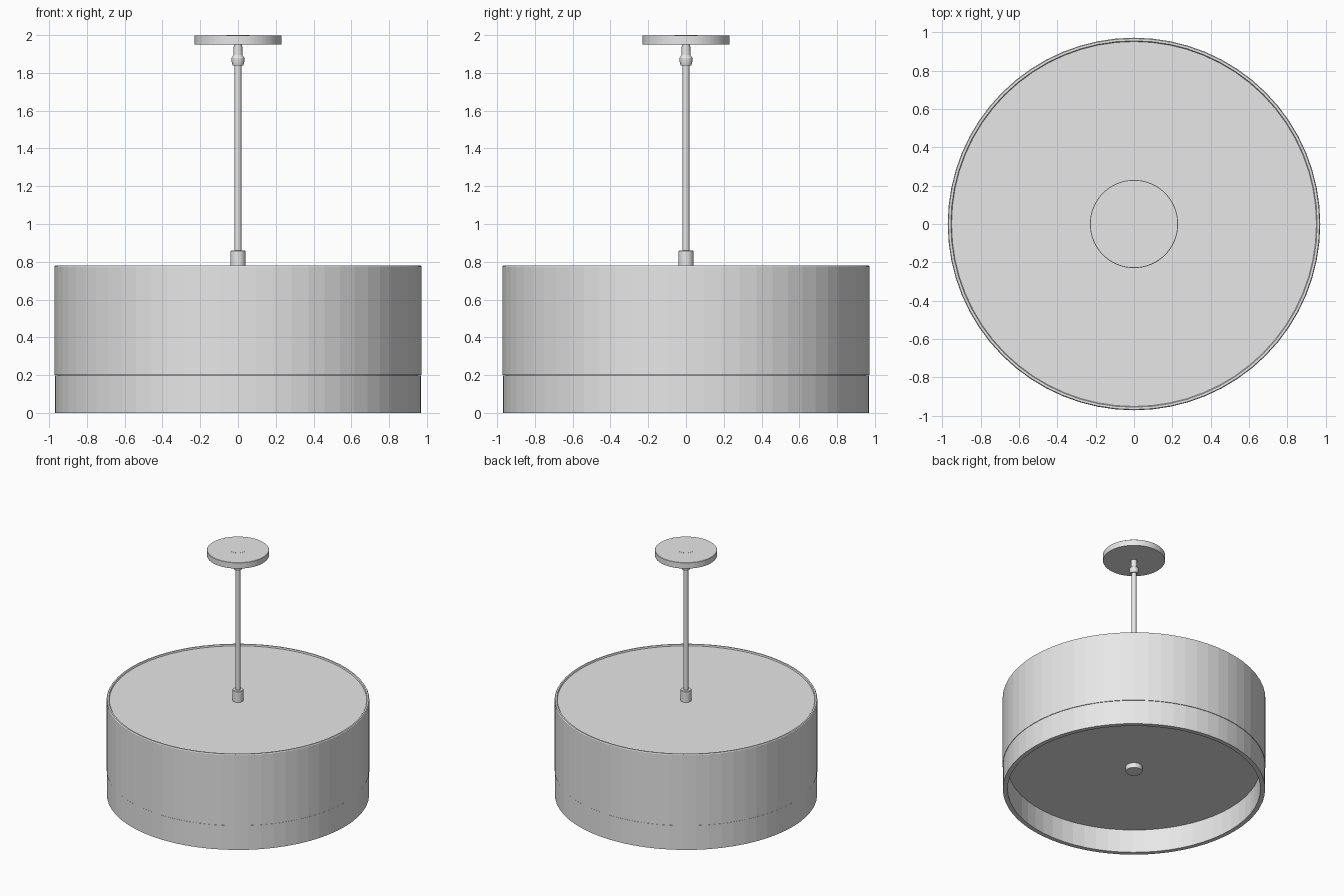
import bpy, math

if "Cube" in bpy.data.objects:
    bpy.data.objects.remove(bpy.data.objects["Cube"])

grey = bpy.data.materials.new("light grey")
grey.diffuse_color = (0.8, 0.8, 0.8, 1)
grey.use_nodes = True
grey.node_tree.nodes["Principled BSDF"].inputs["Base Color"].default_value = grey.diffuse_color


def lathe(name, profile, sides, closed=False):
    """Revolve (radius, z) points round the z axis; radius 0 makes a pole."""
    verts, rings, faces = [], [], []
    for r, z in profile:
        start = len(verts)
        if r == 0:
            verts.append((0, 0, z))
            rings.append([start] * sides)
        else:
            for i in range(sides):
                a = 2 * math.pi * i / sides
                verts.append((r * math.cos(a), r * math.sin(a), z))
            rings.append(list(range(start, start + sides)))
    pairs = list(zip(rings, rings[1:]))
    if closed:
        pairs.append((rings[-1], rings[0]))
    for a, b in pairs:
        for i in range(sides):
            j = (i + 1) % sides
            face = list(dict.fromkeys((a[i], a[j], b[j], b[i])))
            faces.append(face)
    mesh = bpy.data.meshes.new(name)
    mesh.from_pydata(verts, [], faces)
    mesh.materials.append(grey)
    obj = bpy.data.objects.new(name, mesh)
    bpy.context.collection.objects.link(obj)
    return obj


# Drum shade: thin upper wall with a softened top rim, thicker lower band
lathe("upper_shade", [(0.952, 0.2), (0.972, 0.2), (0.972, 0.774), (0.968, 0.78),
                      (0.956, 0.78), (0.952, 0.774)], 64, closed=True)
lathe("lower_band", [(0.935, 0.0), (0.97, 0.0), (0.97, 0.198), (0.935, 0.198)],
      64, closed=True)

# Top cover and recessed diffuser
lathe("top_cover", [(0, 0.755), (0.953, 0.755), (0.953, 0.77), (0, 0.77)], 64)
lathe("diffuser", [(0, 0.19), (0.952, 0.19), (0.952, 0.205), (0, 0.205)], 64)
lathe("diffuser_knob", [(0, 0.15), (0.062, 0.15), (0.062, 0.19), (0, 0.19)], 32)

# Stem with its collar and swivel joint
lathe("stem_collar", [(0, 0.77), (0.04, 0.77), (0.04, 0.856), (0.037, 0.86),
                      (0, 0.86)], 32)
lathe("stem", [(0, 0.85), (0.018, 0.85), (0.018, 1.85), (0, 1.85)], 24)
lathe("swivel_joint", [(0, 1.84), (0.028, 1.84), (0.034, 1.86), (0.034, 1.88),
                       (0.024, 1.895), (0.022, 1.955), (0, 1.955)], 32)

# Ceiling canopy with a shallow round centre plate
lathe("canopy", [(0, 1.95), (0.228, 1.95), (0.23, 1.953), (0.23, 1.997),
                 (0.228, 1.999), (0.06, 1.999), (0.06, 2.0), (0, 2.0)], 64)

# Consistent smoothing on the small turned parts only
for name in ("stem", "swivel_joint", "stem_collar", "diffuser_knob"):
    bpy.ops.object.select_all(action='DESELECT')
    obj = bpy.data.objects[name]
    obj.select_set(True)
    bpy.context.view_layer.objects.active = obj
    bpy.ops.object.shade_smooth_by_angle(angle=math.radians(30))
